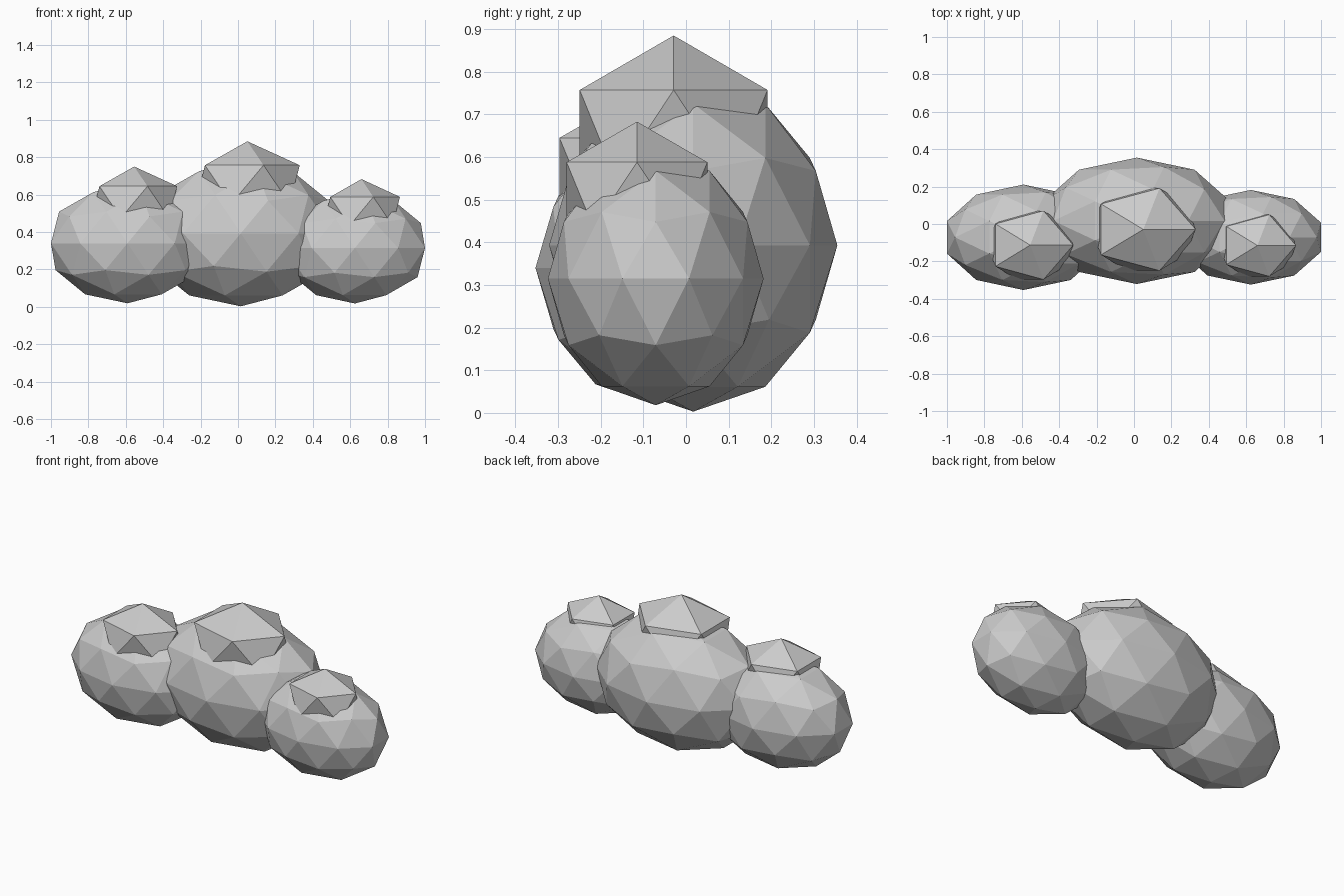
import bpy

if "Cube" in bpy.data.objects:
    bpy.data.objects.remove(bpy.data.objects["Cube"], do_unlink=True)

# One pale grey for the whole cluster
grey = bpy.data.materials.new("pale_grey")
grey.use_nodes = True
colour = (0.6, 0.6, 0.6, 1.0)
grey.diffuse_color = colour
grey.node_tree.nodes["Principled BSDF"].inputs["Base Color"].default_value = colour


def add_lump(name, subdivisions, centre, radii):
    """Flat-shaded faceted ellipsoid."""
    bpy.ops.mesh.primitive_ico_sphere_add(
        subdivisions=subdivisions, radius=1, location=centre)
    lump = bpy.context.object
    lump.name = name
    lump.scale = radii
    bpy.ops.object.transform_apply(location=False, rotation=False, scale=True)
    lump.data.materials.append(grey)
    bpy.ops.object.shade_flat()


# Each puff: body centre and radii, then cap centre and radii
puffs = {
    "middle": ((0.015, 0.017, 0.393), (0.525, 0.338, 0.39),
               (0.05, -0.029, 0.654), (0.313, 0.259, 0.231)),
    "right": ((-0.591, -0.071, 0.34), (0.43, 0.282, 0.321),
              (-0.555, -0.113, 0.56), (0.257, 0.216, 0.19)),
    "left": ((0.625, -0.071, 0.315), (0.394, 0.253, 0.297),
             (0.66, -0.115, 0.511), (0.23, 0.194, 0.172)),
}

for side, (body_centre, body_radii, cap_centre, cap_radii) in puffs.items():
    add_lump(side + "_body", 2, body_centre, body_radii)
    add_lump(side + "_cap", 1, cap_centre, cap_radii)
